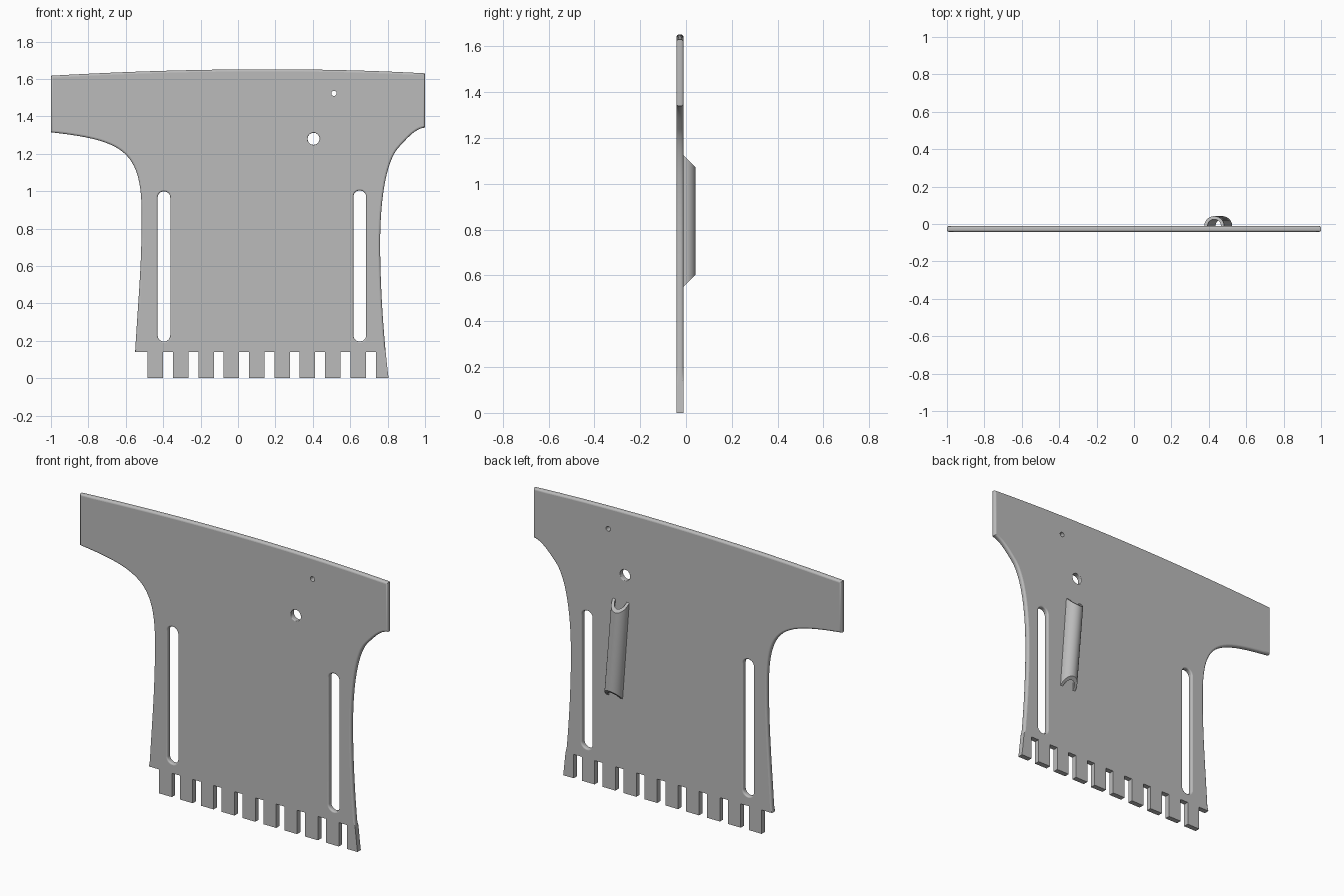
import bpy, bmesh, math
from mathutils import Vector
from mathutils.geometry import interpolate_bezier

cube = bpy.data.objects.get("Cube")
if cube:
    bpy.data.objects.remove(cube, do_unlink=True)

FRONT, BACK = -0.042, -0.011      # plate faces
FILLET = 0.011
TOOTH_TOP = 0.14

grey = bpy.data.materials.new("plain grey")
grey.use_nodes = True
COLOUR = (0.5, 0.5, 0.5, 1)
grey.diffuse_color = COLOUR
grey.node_tree.nodes["Principled BSDF"].inputs["Base Color"].default_value = COLOUR


def finish(bm, name):
    bmesh.ops.recalc_face_normals(bm, faces=bm.faces)
    mesh = bpy.data.meshes.new(name)
    bm.to_mesh(mesh)
    bm.free()
    mesh.materials.append(grey)
    mesh.shade_smooth()
    mesh.set_sharp_from_angle(angle=math.radians(35))
    for p in mesh.polygons:       # flat plate faces stay flat
        if abs(p.normal.y) > 0.999:
            p.use_smooth = False
    obj = bpy.data.objects.new(name, mesh)
    bpy.context.collection.objects.link(obj)
    return obj


def bezier(a, h1, h2, b, n=24):
    return [p.to_2d() for p in interpolate_bezier(*(Vector(v).to_3d() for v in (a, h1, h2, b)), n)]


def slot(x, low, high, r, n=16):
    """Clockwise rounded slot; low == high gives a round hole."""
    pts = []
    for z, start in ((high, math.pi), (low, 0)):
        for i in range(n + 1):
            a = start - math.pi * i / n
            pts.append(Vector((x + r * math.cos(a), z + r * math.sin(a))))
    return pts


def clean(pts):
    return [p for i, p in enumerate(pts) if (p - pts[i - 1]).length > 1e-5]


def inward(pts):
    """Mitred normals pointing into the material."""
    out = []
    for i, p in enumerate(pts):
        d1 = (p - pts[i - 1]).normalized()
        d2 = (pts[(i + 1) % len(pts)] - p).normalized()
        n1, n2 = Vector((-d1.y, d1.x)), Vector((-d2.y, d2.x))
        out.append((n1 + n2) / (1 + n1.dot(n2)))
    return out


# Plate outline: left side, teeth, right side, top
outline = bezier((-1, 1.315), (-0.61, 1.27), (-0.51, 1.22), (-0.515, 0.85))
outline += bezier((-0.515, 0.85), (-0.515, 0.6), (-0.535, 0.4), (-0.55, TOOTH_TOP))
PITCH, TOOTH = 0.1355, 0.083
for k in range(10):
    x = -0.483 + PITCH * k
    outline += [Vector((x, TOOTH_TOP)), Vector((x, 0))]
    if k < 9:
        outline += [Vector((x + TOOTH, 0)), Vector((x + TOOTH, TOOTH_TOP))]
outline += bezier((0.805, 0), (0.78, 0.2), (0.76, 0.48), (0.76, 0.72))
outline += bezier((0.76, 0.72), (0.76, 0.95), (0.79, 1.16), (0.86, 1.235))
outline += bezier((0.86, 1.235), (0.91, 1.29), (0.95, 1.335), (1, 1.34))
outline += bezier((1, 1.63), (0.4, 1.663), (-0.3, 1.658), (-1, 1.617))

# Each loop with its edge rounding
loops = [
    (outline, FILLET),
    (slot(-0.396, 0.23, 0.965, 0.034), 0.008),
    (slot(0.651, 0.23, 0.97, 0.034), 0.008),
    (slot(0.404, 1.28, 1.28, 0.032), 0.004),
    (slot(0.513, 1.523, 1.523, 0.014), 0),
]

# Plate with rounded rims
bm = bmesh.new()
caps = ([], [])
for pts, r in loops:
    pts = clean(pts)
    normals = inward(pts)
    arc = [(r * (1 - math.cos(a)), r * (1 - math.sin(a)))
           for a in (math.pi / 8 * i for i in range(5))] if r else [(0, 0)]
    profile = [(FRONT + d, inset) for d, inset in arc]
    profile += [(BACK - d, inset) for d, inset in reversed(arc)]
    rings = []
    for y, inset in profile:
        ring = []
        for p, n in zip(pts, normals):
            q = p + n * (0 if p.y < TOOTH_TOP + 0.01 else inset)
            ring.append(bm.verts.new((q.x, y, q.y)))
        rings.append(ring)
    count = len(pts)
    for a, b in zip(rings, rings[1:]):
        for i in range(count):
            j = (i + 1) % count
            bm.faces.new((a[i], a[j], b[j], b[i]))
    for cap, ring in zip(caps, (rings[0], rings[-1])):
        cap += [bm.edges.get((ring[i], ring[(i + 1) % count])) for i in range(count)]
for cap, side in zip(caps, (-1, 1)):
    bmesh.ops.triangle_fill(bm, edges=cap, use_beauty=True, normal=(0, side, 0))
finish(bm, "toothed_plate")

# Half-pipe guide on the back, slightly tilted, ends cut at a slant
bm = bmesh.new()
OUTER, INNER, STEPS = 0.053, 0.036, 20
section = [(r * math.cos(a), r * math.sin(a))
           for r, order in ((OUTER, range(STEPS + 1)), (INNER, range(STEPS, -1, -1)))
           for a in (math.pi * i / STEPS for i in order)]
rings = []
for x, z, slant in ((0.472, 0.55, 1), (0.429, 1.125, -1)):
    rings.append([bm.verts.new((x + u, BACK + v, z + slant * v)) for u, v in section])
count = len(section)
for i in range(count):
    j = (i + 1) % count
    bm.faces.new((rings[0][i], rings[0][j], rings[1][j], rings[1][i]))
for ring in rings:
    for i in range(STEPS):
        bm.faces.new((ring[i], ring[i + 1], ring[count - 2 - i], ring[count - 1 - i]))
finish(bm, "half_pipe_guide")
